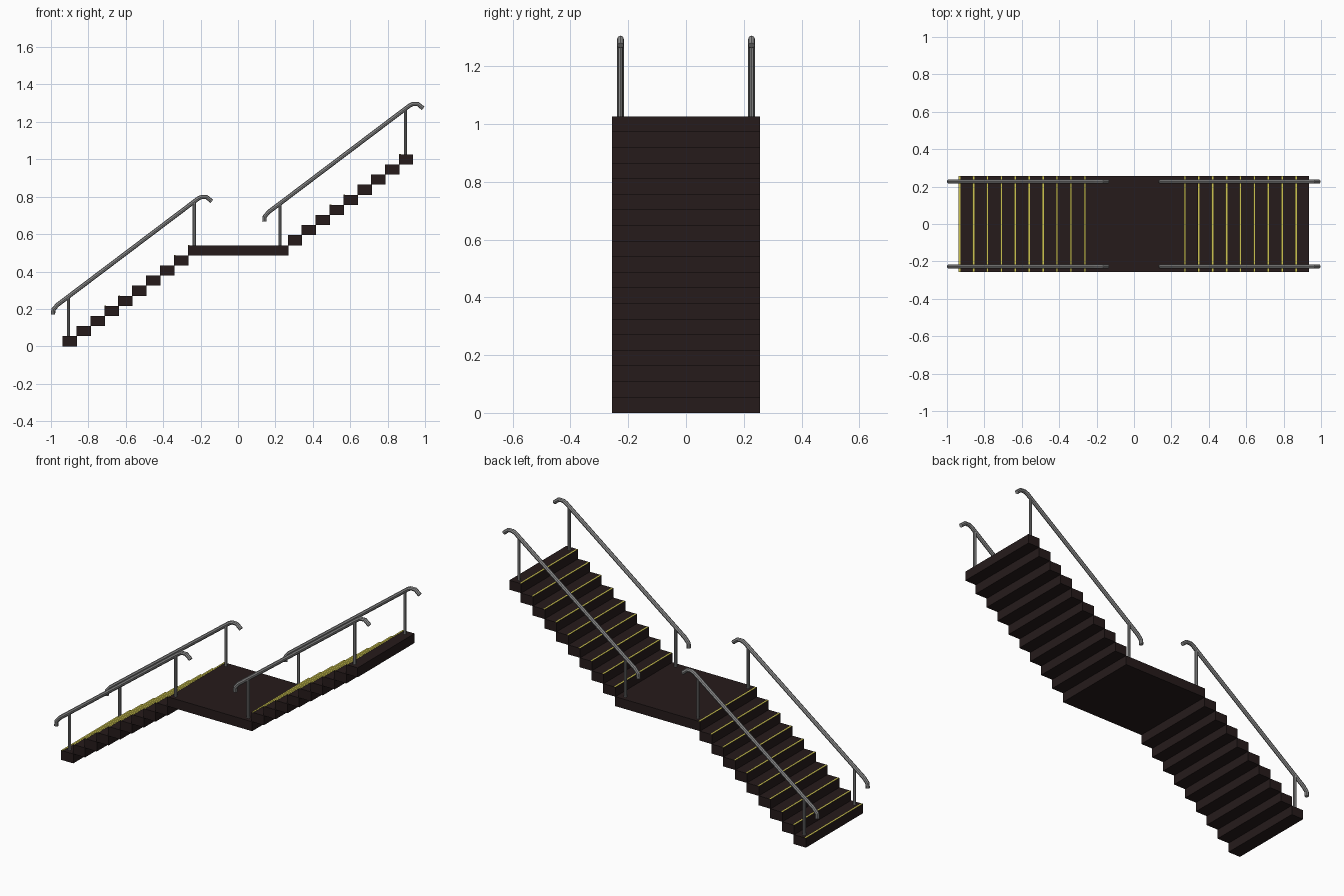
import bpy

if "Cube" in bpy.data.objects:
    bpy.data.objects.remove(bpy.data.objects["Cube"])

RISE, RUN = 0.054, 0.0744
HALF_W = 0.257
X0, LAND_END = -0.938, 0.266


def material(name, rgb):
    m = bpy.data.materials.new(name)
    m.diffuse_color = (*rgb, 1)
    m.use_nodes = True
    m.node_tree.nodes["Principled BSDF"].inputs["Base Color"].default_value = m.diffuse_color
    return m


BROWN = material("dark brown", (0.019, 0.011, 0.011))
YELLOW = material("nosing yellow", (0.62, 0.56, 0.08))
METAL = material("grey metal", (0.27, 0.27, 0.27))


def box(name, x0, x1, y, z0, z1, mat):
    bpy.ops.mesh.primitive_cube_add(size=1, location=((x0 + x1) / 2, 0, (z0 + z1) / 2))
    o = bpy.context.object
    o.name = name
    o.scale = (x1 - x0, 2 * y, z1 - z0)
    bpy.ops.object.transform_apply(location=False, rotation=False, scale=True)
    o.data.materials.append(mat)


def tube(name, pts, radius):
    # Swept octagonal pipe with capped ends
    c = bpy.data.curves.new(name, 'CURVE')
    c.dimensions = '3D'
    c.bevel_depth = radius
    c.bevel_resolution = 2
    c.use_fill_caps = True
    s = c.splines.new('POLY')
    s.points.add(len(pts) - 1)
    for p, co in zip(s.points, pts):
        p.co = (*co, 1)
    o = bpy.data.objects.new(name, c)
    bpy.context.collection.objects.link(o)
    bpy.ops.object.select_all(action='DESELECT')
    o.select_set(True)
    bpy.context.view_layer.objects.active = o
    bpy.ops.object.convert(target='MESH')
    o = bpy.context.object
    o.data.materials.clear()
    o.data.materials.append(METAL)
    bpy.ops.object.shade_smooth_by_angle()


# Treads, landing and yellow nosing strips
for i in range(19):
    if i < 9:
        name, a = "lower_step", X0 + i * RUN
        b = a + RUN + 0.003
    elif i == 9:
        name, a, b = "landing", X0 + 9 * RUN, LAND_END + 0.003
    else:
        name, a = "upper_step", LAND_END + (i - 10) * RUN
        b = a + RUN + (0.003 if i < 18 else 0)
    top = (i + 1) * RISE
    box(name, a, b, HALF_W, i * RISE, top, BROWN)
    box("nosing_strip", a + 0.0005, a + 0.0095, HALF_W - 0.0005, top - 0.001, top + 0.001, YELLOW)

# Handrails with bent ends, and their posts, on both sides of both flights
RAIL = [(-0.989, 0.17), (-0.987, 0.197), (-0.965, 0.222), (-0.213, 0.79),
        (-0.196, 0.798), (-0.168, 0.798), (-0.140, 0.775)]
for flight, dx, dz in (("lower", 0, 0), ("upper", 1.13, 0.497)):
    for side in (-1, 1):
        y = side * 0.227
        tube(flight + "_handrail", [(x + dx, y, z + dz) for x, z in RAIL], 0.0115)
        for px, foot, head in ((-0.906, 0.045, 0.266), (-0.234, 0.53, 0.772)):
            base = foot + (0.483 if dx else 0)
            tube(flight + "_post", [(px + dx, y, base), (px + dx, y, head + dz)], 0.0085)
